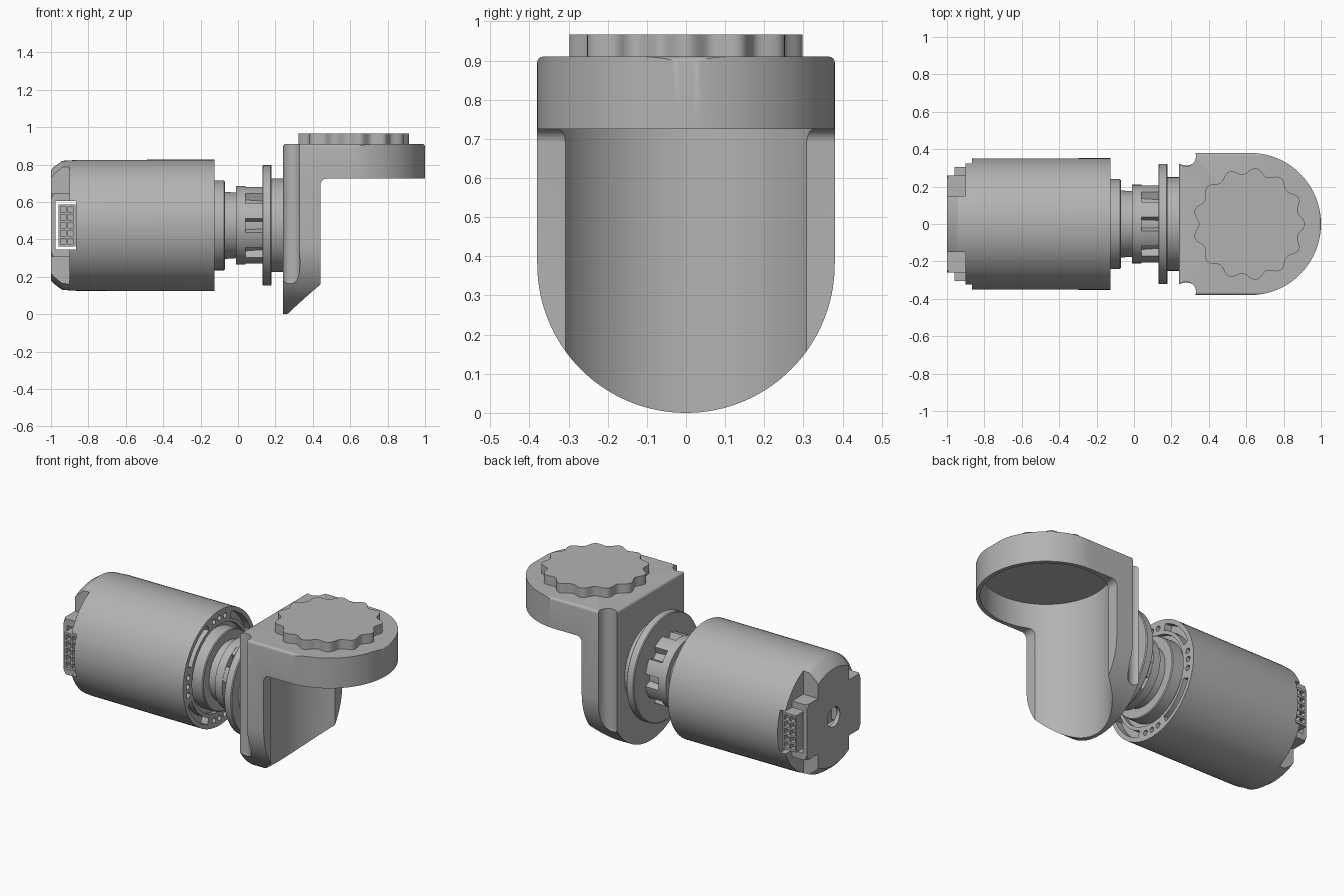
import bpy, bmesh, math
from mathutils import Vector, Matrix

cube = bpy.data.objects.get("Cube")
if cube:
    bpy.data.objects.remove(cube)

AXIS_Z = 0.475      # height of the motor axis
CUP_X = 0.62        # centre of the round end of the bracket

metal = bpy.data.materials.new("plain grey")
metal.use_nodes = True
grey = (0.45, 0.45, 0.45, 1)
metal.diffuse_color = grey
metal.node_tree.nodes["Principled BSDF"].inputs["Base Color"].default_value = grey


def finish(name, bm):
    bmesh.ops.recalc_face_normals(bm, faces=bm.faces)
    mesh = bpy.data.meshes.new(name)
    bm.to_mesh(mesh)
    bm.free()
    mesh.materials.append(metal)
    obj = bpy.data.objects.new(name, mesh)
    bpy.context.collection.objects.link(obj)
    return obj


def prism(name, outline, axis, lo, hi):
    """Extrude a 2D outline along x, y or z."""
    place = {"x": lambda u, v: Vector((lo, u, v)),
             "y": lambda u, v: Vector((u, lo, v)),
             "z": lambda u, v: Vector((u, v, lo))}[axis]
    along = Vector([float(axis == a) for a in "xyz"]) * (hi - lo)
    bm = bmesh.new()
    face = bm.faces.new([bm.verts.new(place(u, v)) for u, v in outline])
    new = bmesh.ops.extrude_face_region(bm, geom=[face])["geom"]
    bmesh.ops.translate(bm, vec=along, verts=[g for g in new if isinstance(g, bmesh.types.BMVert)])
    return finish(name, bm)


def arc(cu, cv, r, start, end, steps=32):
    angles = [math.radians(start + (end - start) * i / steps) for i in range(steps + 1)]
    return [(cu + r * math.cos(a), cv + r * math.sin(a)) for a in angles]


def circle(cu, cv, r, steps=96):
    return arc(cu, cv, r, 0, 360, steps)[:-1]


def lathe(name, profile, steps=96):
    """Turn (x, radius) points around the motor axis."""
    bm = bmesh.new()
    verts = [bm.verts.new((x, 0, AXIS_Z + r)) for x, r in profile]
    edges = [bm.edges.new(pair) for pair in zip(verts, verts[1:])]
    bmesh.ops.spin(bm, geom=verts + edges, cent=(0, 0, AXIS_Z), axis=(1, 0, 0),
                   angle=math.tau, steps=steps)
    bmesh.ops.remove_doubles(bm, verts=bm.verts, dist=0.0001)
    return finish(name, bm)


def boxes(name, items):
    """One mesh of boxes, each given as centre and size."""
    bm = bmesh.new()
    for centre, size in items:
        bmesh.ops.create_cube(bm, size=1, matrix=Matrix.Translation(centre) @ Matrix.Diagonal((*size, 1)))
    return finish(name, bm)


def combine(target, other, operation="DIFFERENCE"):
    mod = target.modifiers.new("cut", "BOOLEAN")
    mod.object, mod.operation, mod.solver = other, operation, "EXACT"
    bpy.context.view_layer.objects.active = target
    bpy.ops.object.modifier_apply(modifier=mod.name)
    bpy.data.objects.remove(other)


# Bracket: side profile trimmed by its end and top outlines
profile = ([(0.24, -0.01), (0.44, -0.01)] + arc(0.475, 0.69, 0.035, 180, 90, 8)
           + [(1.01, 0.725)] + arc(0.985, 0.895, 0.015, 0, 90, 4) + arc(0.255, 0.895, 0.015, 90, 180, 4))
bracket = prism("bracket", profile, "y", -0.5, 0.5)
end_outline = (arc(0, 0.38, 0.38, 180, 360, 64) + arc(0.365, 0.895, 0.015, 0, 90, 4)
               + arc(-0.365, 0.895, 0.015, 90, 180, 4))
combine(bracket, prism("end_trim", end_outline, "x", 0.1, 1.2), "INTERSECT")
top_outline = arc(CUP_X, 0, 0.38, -90, 90, 64) + [(0.2, 0.38), (0.2, -0.38)]
combine(bracket, prism("top_trim", top_outline, "z", -0.1, 1.2), "INTERSECT")

# Round cup sunk into the bracket from below
combine(bracket, prism("cup", circle(CUP_X, 0, 0.357), "z", -0.2, 0.88))

# Screw channels with round ends in the two inner corners
for side in (-1, 1):
    combine(bracket, prism("channel", circle(0.278, side * 0.362, 0.053, 32), "z", 0.18, 1.2))
    bm = bmesh.new()
    bmesh.ops.create_uvsphere(bm, u_segments=32, v_segments=16, radius=0.053,
                              matrix=Matrix.Translation((0.278, side * 0.362, 0.18)))
    combine(bracket, finish("channel_end", bm))

# Scalloped knob
LOBES = 13
wave = []
for i in range(LOBES * 14):
    a = math.tau * i / (LOBES * 14)
    r = 0.284 + 0.016 * math.cos(LOBES * a)
    wave.append((0.615 + r * math.cos(a), r * math.sin(a)))
knob = prism("knob", wave, "z", 0.9, 0.967)

# Motor housing
motor = lathe("motor_housing", [(-1, 0), (-1, 0.295), (-0.985, 0.312), (-0.94, 0.345), (-0.86, 0.35),
                                (-0.125, 0.352), (-0.125, 0.265), (-0.15, 0.265), (-0.15, 0)])
for sy in (-1, 1):
    for sz in (-1, 1):
        # Stepped corners around the plugs
        combine(motor, boxes("corner", [((-1, sy * 0.35, AXIS_Z + sz * 0.37), (0.2, 0.4, 0.4))]))
    combine(motor, boxes("ear_trim", [((-1, sy * 0.36, AXIS_Z), (0.2, 0.2, 0.36))]))
combine(motor, boxes("plug_slot", [((-0.92, 0, AXIS_Z), (0.11, 1, 0.26))]))
combine(motor, prism("rear_hole", circle(0, AXIS_Z, 0.06, 48), "x", -1.1, -0.9))

# Curved slots and screw holes in the front rim
for k in range(4):
    mid = 45 + 90 * k
    slot = arc(0, AXIS_Z, 0.326, mid - 24, mid + 24, 16) + arc(0, AXIS_Z, 0.286, mid + 24, mid - 24, 16)
    combine(motor, prism("rim_slot", slot, "x", -0.17, -0.1))
    for offset in (-35, -45, 35):
        a = math.radians(mid + offset)
        hole = circle(0.306 * math.cos(a), AXIS_Z + 0.306 * math.sin(a), 0.016, 16)
        combine(motor, prism("rim_hole", hole, "x", -0.17, -0.1))

# Plugs with rows of sockets
for side, name in ((-1, "right_plug"), (1, "left_plug")):
    plug = boxes(name, [((-0.915, side * 0.235, AXIS_Z), (0.09, 0.14, 0.225))])
    sockets = [((-0.915 + dx, side * 0.305, AXIS_Z + (row - 2) * 0.042), (0.03, 0.06, 0.03))
               for dx in (-0.02, 0.02) for row in range(5)]
    combine(plug, boxes("sockets", sockets))

# Shaft: front flange, neck, collar, large disc and seat
parts = [
    lathe("front_flange", [(-0.16, 0), (-0.16, 0.24), (-0.075, 0.24), (-0.07, 0.235), (-0.07, 0)]),
    lathe("neck", [(-0.08, 0), (-0.08, 0.18), (0.14, 0.165), (0.14, 0)]),
    lathe("collar", [(-0.01, 0), (-0.01, 0.21), (0.04, 0.21), (0.04, 0)]),
    lathe("disc", [(0.13, 0), (0.13, 0.317), (0.135, 0.322), (0.175, 0.322), (0.18, 0.317), (0.18, 0)]),
    lathe("disc_seat", [(0.17, 0), (0.17, 0.25), (0.245, 0.25), (0.245, 0)]),
]

# Coupling teeth between collar and disc
TEETH = 8
star = []
for k in range(TEETH):
    mid = 360 * (k + 0.5) / TEETH
    star += arc(0, AXIS_Z, 0.208, mid - 12, mid + 12, 6)
    star += arc(0, AXIS_Z, 0.155, mid + 17, mid + 28, 3)
coupling = prism("coupling_teeth", star, "x", 0.03, 0.14)

# Smooth shading with sharp edges kept
bpy.ops.object.select_all(action="DESELECT")
for obj in bpy.context.collection.objects:
    if obj.type == "MESH" and metal.name in obj.data.materials:
        obj.select_set(True)
        bpy.context.view_layer.objects.active = obj
bpy.ops.object.shade_smooth_by_angle(angle=math.radians(30))
